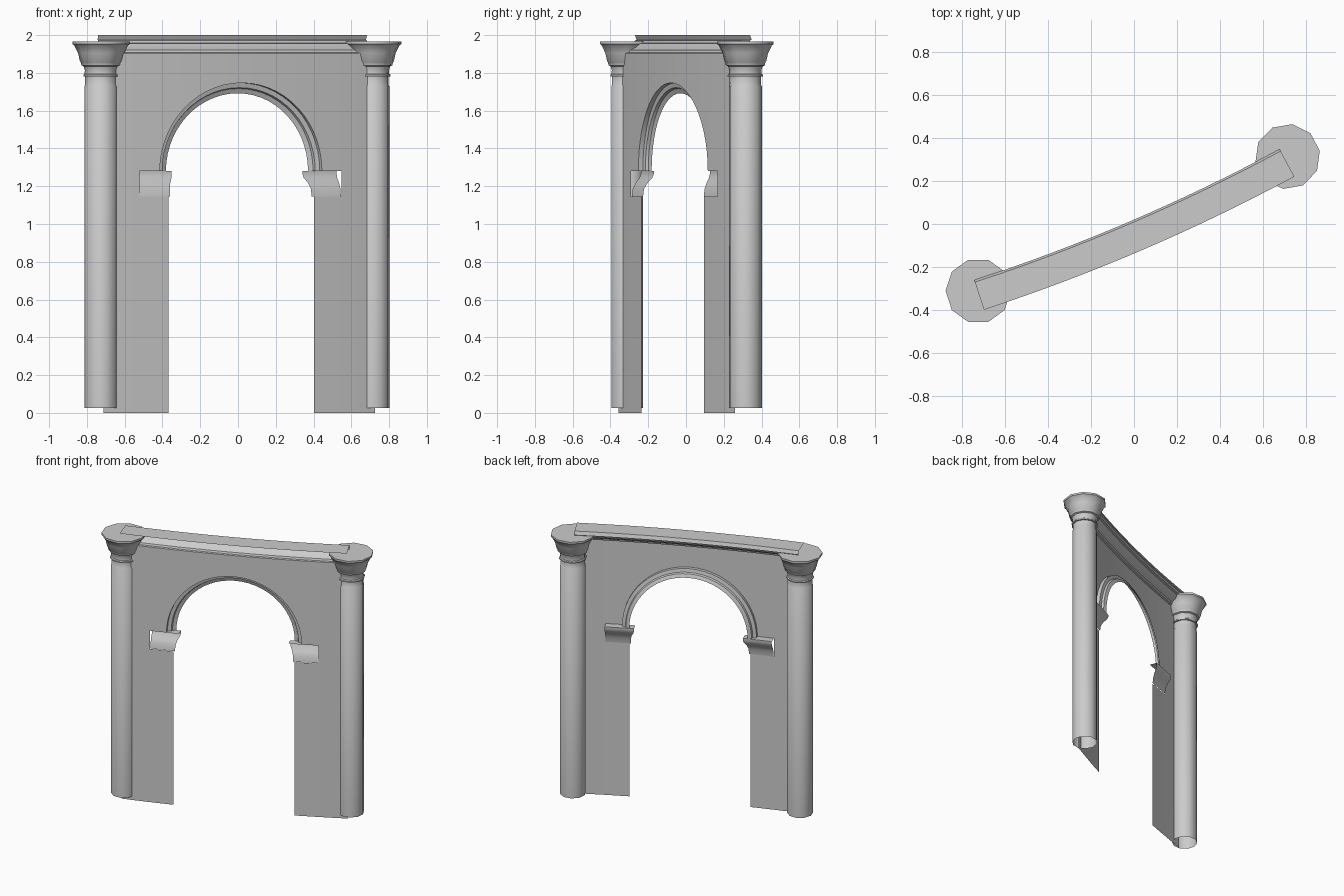
import bpy
from math import sin, cos, pi, radians

if "Cube" in bpy.data.objects:
    bpy.data.objects.remove(bpy.data.objects["Cube"])

# Plan curve: the whole wall bends gently along a large arc
BEND, YAW, X0, Y0 = 8.8, radians(23.2), 0.02, -0.08
HALF, JAMB, IMPOST, ARCH = 0.783, 0.419, 0.582, 0.467   # half widths along the wall
Z_IMP, Z_SPRING, Z_TOP = 1.145, 1.28, 1.905


def bend(s, d, z):
    """s along the wall, d behind its face, z up."""
    a = s / BEND
    u, v = (BEND - d) * sin(a), BEND - (BEND - d) * cos(a)
    return (X0 + u * cos(YAW) - v * sin(YAW), Y0 + u * sin(YAW) + v * cos(YAW), z)


def make(name, verts, faces, angle=30):
    me = bpy.data.meshes.new(name)
    me.from_pydata(verts, [], faces)
    ob = bpy.data.objects.new(name, me)
    bpy.context.collection.objects.link(ob)
    bpy.ops.object.select_all(action='DESELECT')
    ob.select_set(True)
    bpy.context.view_layer.objects.active = ob
    bpy.ops.object.mode_set(mode='EDIT')
    bpy.ops.mesh.select_all(action='SELECT')
    bpy.ops.mesh.remove_doubles(threshold=0.0001)
    bpy.ops.mesh.normals_make_consistent(inside=False)
    bpy.ops.object.mode_set(mode='OBJECT')
    bpy.ops.object.shade_smooth_by_angle(angle=radians(angle))
    return ob


def grids(name, sheets):
    """Each sheet is a list of rows of (s, d, z) points."""
    verts, faces = [], []
    for rows in sheets:
        b, n = len(verts), len(rows[0])
        verts += [bend(*p) for r in rows for p in r]
        faces += [(b + i * n + j, b + i * n + j + 1, b + (i + 1) * n + j + 1, b + (i + 1) * n + j)
                  for i in range(len(rows) - 1) for j in range(n - 1)]
    make(name, verts, faces)


def span(a, b, n):
    return [a + (b - a) * i / n for i in range(n + 1)]


# Thin wall: piers, shoulders beside the imposts, spandrels over the arch
sheets = []
for m in (-1, 1):
    for inner, z0, z1 in ((JAMB, 0, Z_IMP), (IMPOST, Z_IMP, Z_SPRING), (ARCH, Z_SPRING, Z_TOP)):
        ss = span(m * inner, m * HALF, 4)
        sheets.append([[(s, 0, z) for s in ss] for z in (z0, z1)])
ts = span(0, pi, 28)
sheets.append([[(ARCH * cos(t), 0, Z_SPRING + ARCH * sin(t)) for t in ts],
               [(ARCH * cos(t), 0, Z_TOP) for t in ts]])
grids("wall", sheets)

# Arch moulding: stepped profile (radius, depth) swept round the opening
arch_profile = [(ARCH, 0), (ARCH, 0.025), (0.442, 0.03), (0.437, 0.045), (0.412, 0.055)]
grids("arch_moulding", [[[(r * cos(t), d, Z_SPRING + r * sin(t)) for t in ts]
                         for r, d in arch_profile]])

# Imposts: profile (depth, inward overhang, z) flaring back and into the opening
impost_profile = [(0.005, 0.01, 1.145), (0.01, 0.012, 1.185), (0.025, 0.02, 1.215),
                  (0.048, 0.036, 1.245), (0.055, 0.04, 1.265), (0.055, 0.04, 1.28), (0, 0.04, 1.28)]
for m, side in ((-1, "left"), (1, "right")):
    grids("impost_" + side, [[[(m * s, d, z) for s in span(JAMB - e, IMPOST, 3)]
                              for d, e, z in impost_profile]])

# Cornice: profile (depth, z) along the wall, closed by a flat top
cornice_profile = [(0, Z_TOP), (0.015, 1.907), (0.02, 1.92), (0.05, 1.935), (0.07, 1.955),
                   (0.085, 1.957), (0.09, 1.972), (0.1, 1.974), (0.09, 2.0), (-0.045, 2.0)]
grids("cornice", [[[(s, d, z) for s in span(-HALF, HALF, 16)] for d, z in cornice_profile]])

# Columns: ten-sided lathe, open at the bottom, capped on top
column_profile = [(0.088, 0.025), (0.088, 1.73), (0.084, 1.735), (0.084, 1.78), (0.094, 1.781),
                  (0.094, 1.79), (0.087, 1.795), (0.086, 1.815), (0.093, 1.835), (0.104, 1.84),
                  (0.108, 1.858), (0.112, 1.862), (0.122, 1.905), (0.142, 1.945), (0.152, 1.953),
                  (0.152, 1.967)]
N = 10
for name, cx, cy, turn in (("left_column", -0.725, -0.311, 0), ("right_column", 0.715, 0.314, 10)):
    verts = [(cx + r * cos(2 * pi * k / N + radians(turn)), cy + r * sin(2 * pi * k / N + radians(turn)), z)
             for r, z in column_profile for k in range(N)]
    faces = [(i * N + k, i * N + (k + 1) % N, (i + 1) * N + (k + 1) % N, (i + 1) * N + k)
             for i in range(len(column_profile) - 1) for k in range(N)]
    faces.append(tuple(range(len(verts) - N, len(verts))))
    make(name, verts, faces, 40)
